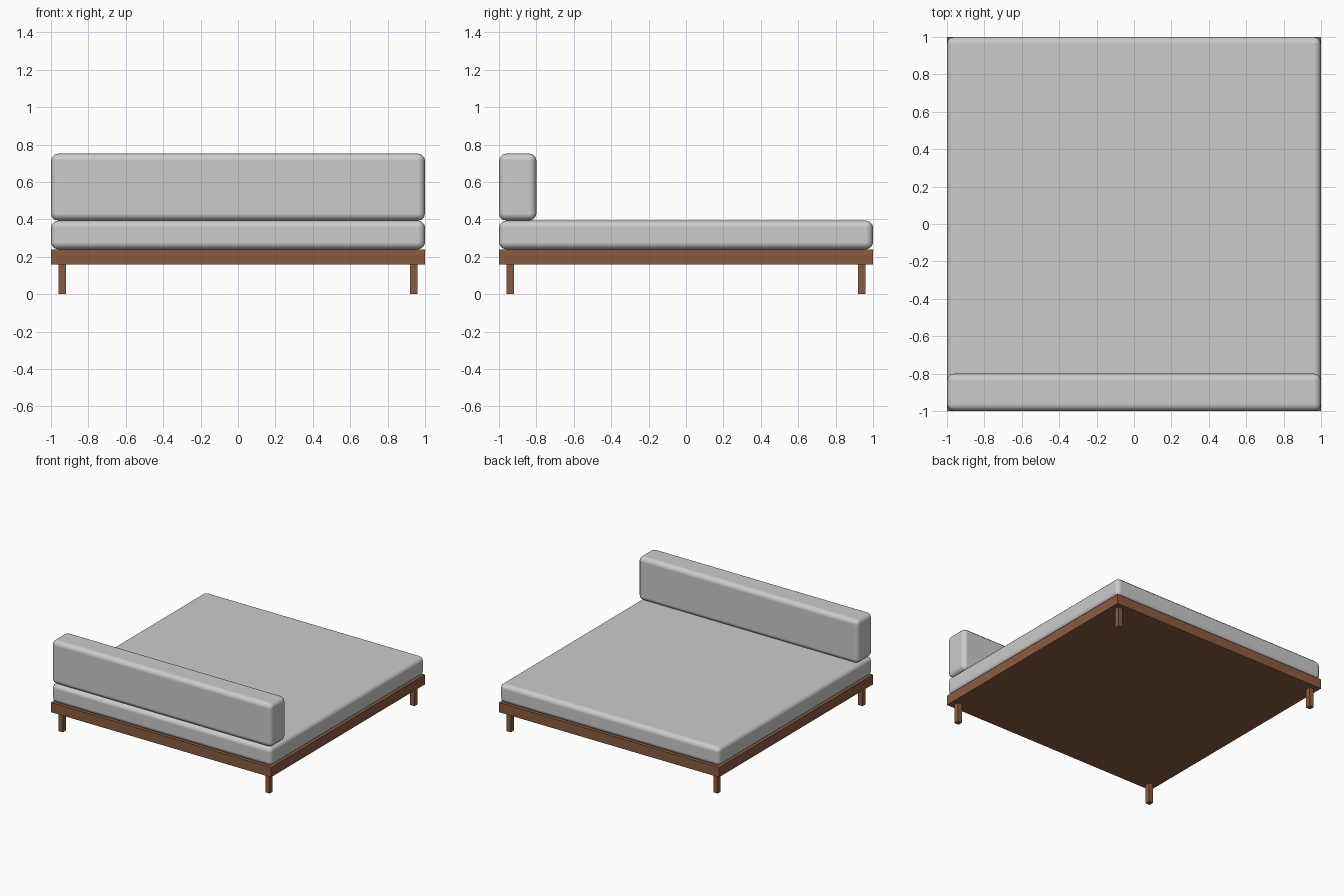
import bpy, math

if "Cube" in bpy.data.objects:
    bpy.data.objects.remove(bpy.data.objects["Cube"])

wood = bpy.data.materials.new("wood")
wood.diffuse_color = (0.26, 0.105, 0.05, 1)
wood.use_nodes = True
wood.node_tree.nodes["Principled BSDF"].inputs["Base Color"].default_value = wood.diffuse_color


def box(name, lo, hi, mat=None, bevel=0.0):
    centre = [(a + b) / 2 for a, b in zip(lo, hi)]
    bpy.ops.mesh.primitive_cube_add(size=1, location=centre)
    ob = bpy.context.object
    ob.name = name
    ob.scale = [b - a for a, b in zip(lo, hi)]
    bpy.ops.object.transform_apply(location=False, rotation=False, scale=True)
    if mat:
        ob.data.materials.append(mat)
    if bevel:
        bpy.ops.object.shade_smooth_by_angle(angle=math.radians(40))
        mod = ob.modifiers.new("rounded_edges", 'BEVEL')
        mod.width = bevel
        mod.segments = 3
        # keep rounding ahead of any smoothing modifier
        ob.modifiers.move(len(ob.modifiers) - 1, 0)
        for p in ob.data.polygons:
            p.use_smooth = True
        # bevel must see unmarked edges so the rounding shades smoothly
        if "sharp_edge" in ob.data.attributes:
            ob.data.attributes.remove(ob.data.attributes["sharp_edge"])
        mod.harden_normals = True
    return ob


# Wooden platform
box("platform_frame", (-1, -1, 0.16), (1, 1, 0.24), wood)

# Four square legs
for sx, side in ((-1, "left"), (1, "right")):
    for sy, end in ((-1, "front"), (1, "back")):
        x, y = 0.94 * sx, 0.94 * sy
        box(f"{end}_{side}_leg", (x - 0.02, y - 0.02, 0), (x + 0.02, y + 0.02, 0.16), wood)

# Seat mattress and backrest cushion
box("seat_mattress", (-1, -1, 0.24), (1, 1, 0.394), bevel=0.038)
box("back_cushion", (-1, -1, 0.394), (1, -0.8, 0.752), bevel=0.038)
